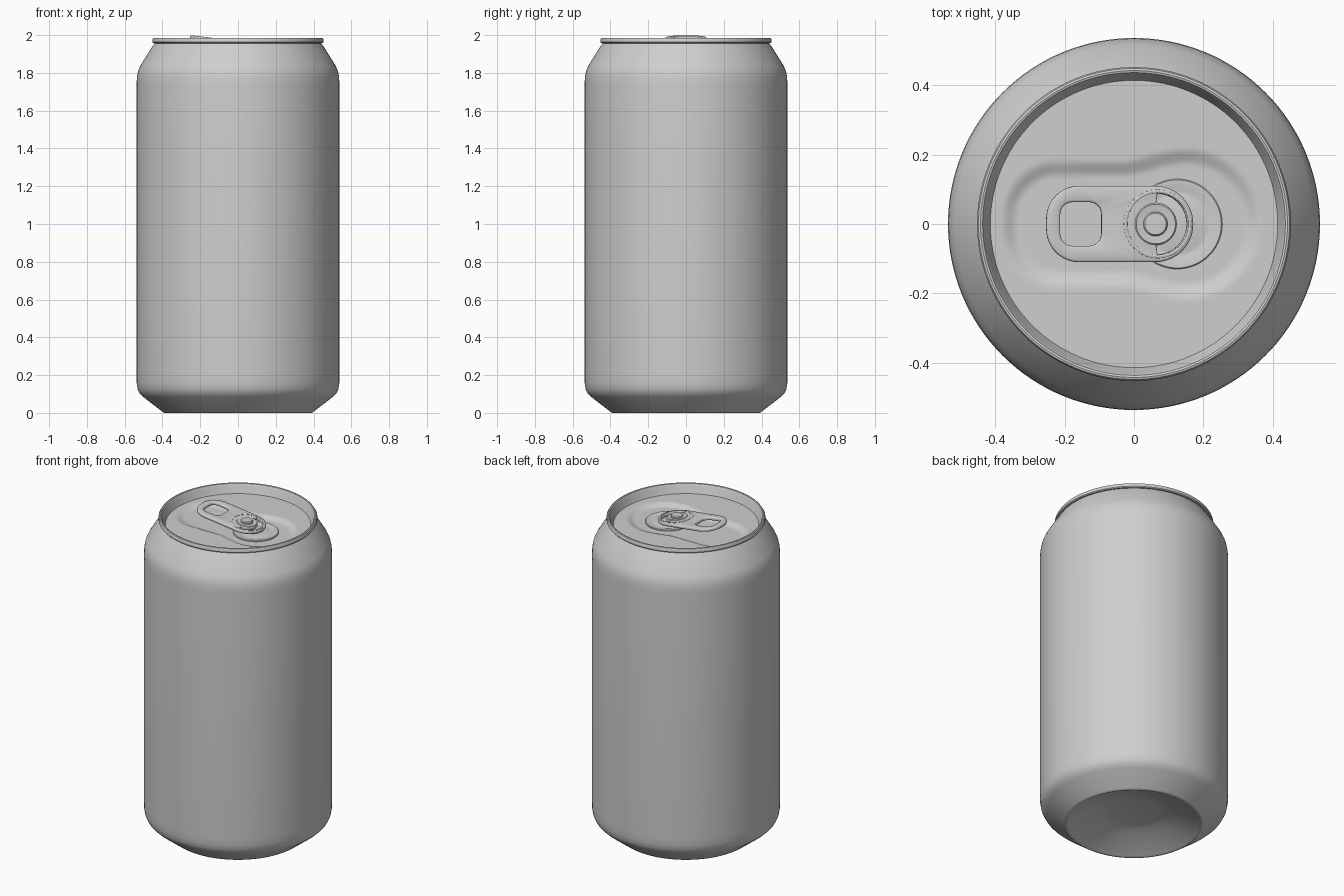
import bpy, bmesh, math
from math import sin, cos, pi, radians

if "Cube" in bpy.data.objects:
    bpy.data.objects.remove(bpy.data.objects["Cube"])

metal = bpy.data.materials.new("brushed grey metal")
metal.diffuse_color = (0.62, 0.62, 0.62, 1)
metal.use_nodes = True
metal.node_tree.nodes["Principled BSDF"].inputs["Base Color"].default_value = metal.diffuse_color


def finish(name, bm, loc=(0, 0, 0), tilt=0.0, angle=35):
    bmesh.ops.remove_doubles(bm, verts=bm.verts, dist=1e-5)
    bmesh.ops.recalc_face_normals(bm, faces=bm.faces)
    me = bpy.data.meshes.new(name)
    bm.to_mesh(me)
    bm.free()
    ob = bpy.data.objects.new(name, me)
    bpy.context.collection.objects.link(ob)
    me.materials.append(metal)
    ob.location = loc
    ob.rotation_euler = (0, tilt, 0)
    bpy.ops.object.select_all(action='DESELECT')
    ob.select_set(True)
    bpy.context.view_layer.objects.active = ob
    bpy.ops.object.shade_smooth_by_angle(angle=radians(angle))
    return ob


def lathe(name, profile, centre=(0, 0), n=64, **kw):
    """Spin an (r, z) profile around a vertical axis."""
    bm = bmesh.new()
    rings = [[bm.verts.new((centre[0] + r * cos(2 * pi * i / n),
                            centre[1] + r * sin(2 * pi * i / n), z)) for i in range(n)]
             if r > 0 else [bm.verts.new((centre[0], centre[1], z))] * n
             for r, z in profile]
    for a, b in zip(rings, rings[1:]):
        for i in range(n):
            j = (i + 1) % n
            bm.faces.new(list(dict.fromkeys((a[i], a[j], b[j], b[i]))))
    return finish(name, bm, **kw)


def arc(cx, cy, r, a0, a1, n):
    return [(cx + r * cos(radians(a0 + (a1 - a0) * i / n)),
             cy + r * sin(radians(a0 + (a1 - a0) * i / n))) for i in range(n + 1)]


def inset(loop, d):
    """Move a closed loop to its left by d."""
    out = []
    for i, (x, y) in enumerate(loop):
        (ax, ay), (bx, by) = loop[i - 1], loop[(i + 1) % len(loop)]
        tx, ty = bx - ax, by - ay
        s = d / math.hypot(tx, ty)
        out.append((x - ty * s, y + tx * s))
    return out


def soft_plate(name, loops, h, b, **kw):
    """Plate with holes and rounded edges; outer loop runs CCW, holes CW."""
    bm = bmesh.new()
    caps = ([], [])
    levels = [(b, -h), (b * 0.3, -h + b * 0.3), (0, -h + b),
              (0, h - b), (b * 0.3, h - b * 0.3), (b, h)]
    for loop in loops:
        rows = [[bm.verts.new((x, y, z)) for x, y in inset(loop, d)] for d, z in levels]
        m = len(loop)
        for r0, r1 in zip(rows, rows[1:]):
            for i in range(m):
                j = (i + 1) % m
                bm.faces.new((r0[i], r0[j], r1[j], r1[i]))
        for cap, row in zip(caps, (rows[0], rows[-1])):
            cap += [bm.edges.get((row[i - 1], row[i])) for i in range(m)]
    for cap in caps:
        bmesh.ops.triangle_fill(bm, use_beauty=True, edges=cap, normal=(0, 0, 1))
    return finish(name, bm, **kw)


# can body: domed underside, chamfered foot, straight wall, tapered neck
lathe("can_body", [(0, 0.085), (0.15, 0.083), (0.19, 0.075), (0.25, 0.055), (0.34, 0.02),
                   (0.375, 0.004), (0.383, 0), (0.392, 0), (0.40, 0.006), (0.50, 0.083),
                   (0.519, 0.101), (0.531, 0.125), (0.536, 0.155), (0.537, 0.20),
                   (0.537, 1.74), (0.535, 1.78), (0.529, 1.81), (0.517, 1.838),
                   (0.46, 1.93), (0.448, 1.947), (0.438, 1.962)], n=128, angle=40)

# rolled rim and the wall dropping to the lid
lathe("rim", [(0.432, 1.955), (0.449, 1.958), (0.453, 1.963), (0.453, 1.977), (0.449, 1.984),
              (0.443, 1.986), (0.437, 1.984), (0.433, 1.977), (0.429, 1.965),
              (0.414, 1.928)], n=128)

# lid panel with a smooth keyhole-shaped recess
LID, DEPTH = 1.930, 0.016


def recess(x, y):
    qx, qy = abs(x + 0.09) - 0.13, abs(y) - 0.02
    box = math.hypot(max(qx, 0), max(qy, 0)) + min(max(qx, qy), 0) - 0.14
    disc = math.hypot(x - 0.15, y) - 0.195
    k = max(0.05 - abs(box - disc), 0) / 0.05
    d = min(box, disc) - k * k * 0.0125
    t = min(max((0.025 - d) / 0.05, 0), 1)
    return DEPTH * t * t * (3 - 2 * t)


bm = bmesh.new()
N, M = 128, 56
grid = [[bm.verts.new((0.416 * k / M * cos(2 * pi * i / N), 0.416 * k / M * sin(2 * pi * i / N), LID))
         for i in range(N)] for k in range(1, M + 1)]
mid = bm.verts.new((0, 0, LID))
for i in range(N):
    j = (i + 1) % N
    bm.faces.new((mid, grid[0][i], grid[0][j]))
    for a, b in zip(grid, grid[1:]):
        bm.faces.new((a[i], b[i], b[j], a[j]))
for v in bm.verts:
    v.co.z -= recess(v.co.x, v.co.y)
finish("lid", bm)

# raised mouth panel with an inner step
F = LID - DEPTH
lathe("mouth_panel", [(0.130, F - 0.003), (0.130, F + 0.004), (0.127, F + 0.007), (0.112, F + 0.007),
                      (0.095, F + 0.002), (0.085, F + 0.002), (0.075, F + 0.005), (0, F + 0.005)],
      centre=(0.125, 0))

# pull tab: finger hole at the raised end, C-shaped slot round the rivet
outline = (arc(0.062, 0, 0.11, -90, 90, 28) + arc(-0.16, 0.015, 0.095, 90, 180, 12)
           + arc(-0.16, -0.015, 0.095, 180, 270, 12))
finger = []
for cx, cy, a in ((-0.13, 0.028, 0), (-0.18, 0.028, 90), (-0.18, -0.028, 180), (-0.13, -0.028, 270)):
    finger += arc(cx, cy, 0.035, a, a + 90, 7)
slot = arc(0.065, 0, 0.088, -88, 88, 24) + arc(0.062, 0, 0.062, 88, -88, 20)
tab_pose = dict(loc=(0, 0, 1.959), tilt=0.12)
soft_plate("pull_tab", [outline, finger[::-1], slot[::-1]], 0.010, 0.006, angle=50, **tab_pose)

# raised ring on the tab nose and the washer round the rivet
lathe("tab_nose_ring", [(0.088, 0.004), (0.089, 0.011), (0.092, 0.013), (0.096, 0.013),
                        (0.099, 0.011), (0.100, 0.004)], centre=(0.068, 0), **tab_pose)
lathe("rivet_washer", [(0.060, 0.004), (0.060, 0.010), (0.057, 0.013), (0.050, 0.012),
                       (0, 0.011)], centre=(0.062, 0), **tab_pose)

# rivet
lathe("rivet", [(0.030, F - 0.002), (0.030, 1.955), (0.035, 1.958), (0.035, 1.970),
                (0.031, 1.975), (0, 1.976)], centre=(0.062, 0), n=40)
